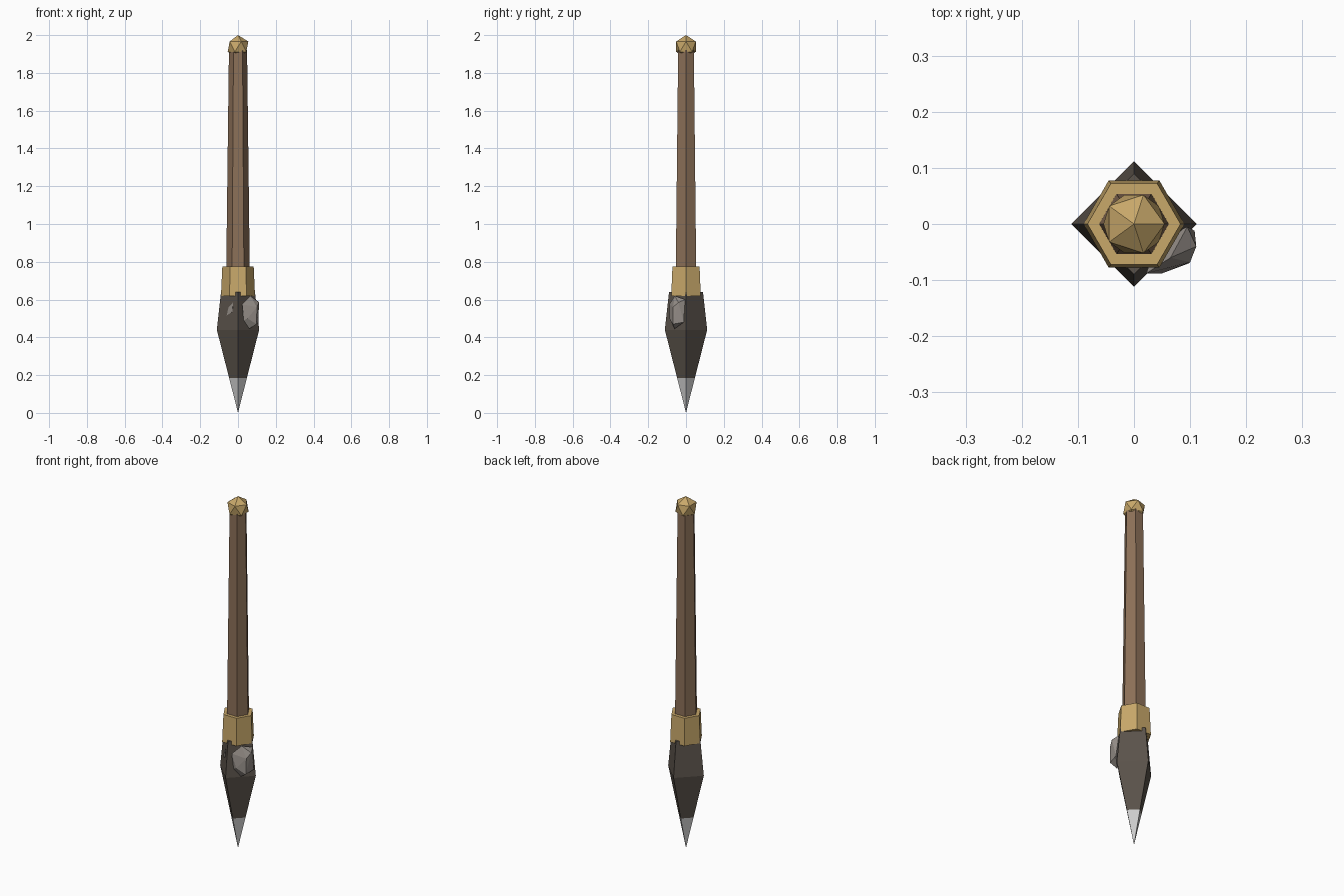
import bpy, bmesh, math
from mathutils import Vector

if "Cube" in bpy.data.objects:
    bpy.data.objects.remove(bpy.data.objects["Cube"])


def srgb(r, g, b):
    f = lambda c: c / 12.92 if c <= 0.04045 else ((c + 0.055) / 1.055) ** 2.4
    return [f(c / 255) for c in (r, g, b)] + [1.0]


def material(name, rgb):
    m = bpy.data.materials.new(name)
    m.diffuse_color = srgb(*rgb)
    m.use_nodes = True
    m.node_tree.nodes["Principled BSDF"].inputs["Base Color"].default_value = m.diffuse_color
    return m


WOOD = material("brown wood", (140, 112, 88))
BRASS = material("brass", (200, 168, 106))
IRON = material("dark iron", (90, 82, 74))
STEEL = material("bright steel", (205, 205, 205))
STONE = material("grey stone", (150, 143, 137))


def finish(name, bm, *mats):
    bmesh.ops.recalc_face_normals(bm, faces=bm.faces)
    me = bpy.data.meshes.new(name)
    bm.to_mesh(me)
    bm.free()
    for m in mats:
        me.materials.append(m)
    ob = bpy.data.objects.new(name, me)
    bpy.context.collection.objects.link(ob)
    return ob


def lathe(name, sides, profile, *mats):
    """Stack polygon rings given as (radius, z); zero radius makes a point."""
    bm = bmesh.new()
    rings = []
    for r, z in profile:
        n = sides if r > 0 else 1
        rings.append([bm.verts.new((r * math.cos(2 * math.pi * i / sides),
                                    r * math.sin(2 * math.pi * i / sides), z))
                      for i in range(n)])
    for a, b in zip(rings, rings[1:]):
        for i in range(sides):
            j = (i + 1) % sides
            if len(a) == 1:
                bm.faces.new((a[0], b[j], b[i]))
            else:
                bm.faces.new((a[i], a[j], b[j], b[i]))
    for ring in (rings[0], rings[-1]):
        if len(ring) > 1:
            bm.faces.new(ring)
    return finish(name, bm, *mats)


def hull(name, points, mat):
    bm = bmesh.new()
    for p in points:
        bm.verts.new(p)
    res = bmesh.ops.convex_hull(bm, input=bm.verts[:])
    inner = [v for v in bm.verts if not v.link_faces]
    bmesh.ops.delete(bm, geom=inner, context='VERTS')
    return finish(name, bm, mat)


# Four-sided spear head with a bright tip
blade = lathe("blade", 4, [(0, 0), (0.047, 0.185), (0.112, 0.44), (0.09, 0.64)], IRON, STEEL)
for f in blade.data.polygons:
    f.material_index = 1 if f.center.z < 0.17 else 0

# Six-sided collar and tapered shaft
lathe("collar", 6, [(0.09, 0.62), (0.083, 0.775)], BRASS)
lathe("handle", 6, [(0.063, 0.70), (0.048, 1.92)], WOOD)

# Faceted pommel
bm = bmesh.new()
bmesh.ops.create_icosphere(bm, subdivisions=1, radius=0.061)
bmesh.ops.translate(bm, verts=bm.verts, vec=Vector((0, 0, 1.939)))
finish("pommel", bm, BRASS)

# Rough stone set in the front right face
hull("stone", [(0.065, -0.06, 0.62), (0.111, -0.040, 0.585), (0.098, -0.07, 0.47),
               (0.108, -0.012, 0.48), (0.06, -0.06, 0.445), (0.022, -0.088, 0.575),
               (0.05, -0.088, 0.50), (0.100, -0.068, 0.56), (0.03, -0.082, 0.49),
               (0.095, -0.005, 0.60), (0.04, -0.03, 0.53)], STONE)

# Small chip of stone showing through the front left face
hull("stone_chip", [(-0.026, -0.075, 0.585), (-0.030, -0.077, 0.535), (-0.060, -0.047, 0.515),
                    (-0.050, -0.053, 0.56), (-0.02, -0.03, 0.54)], STONE)
